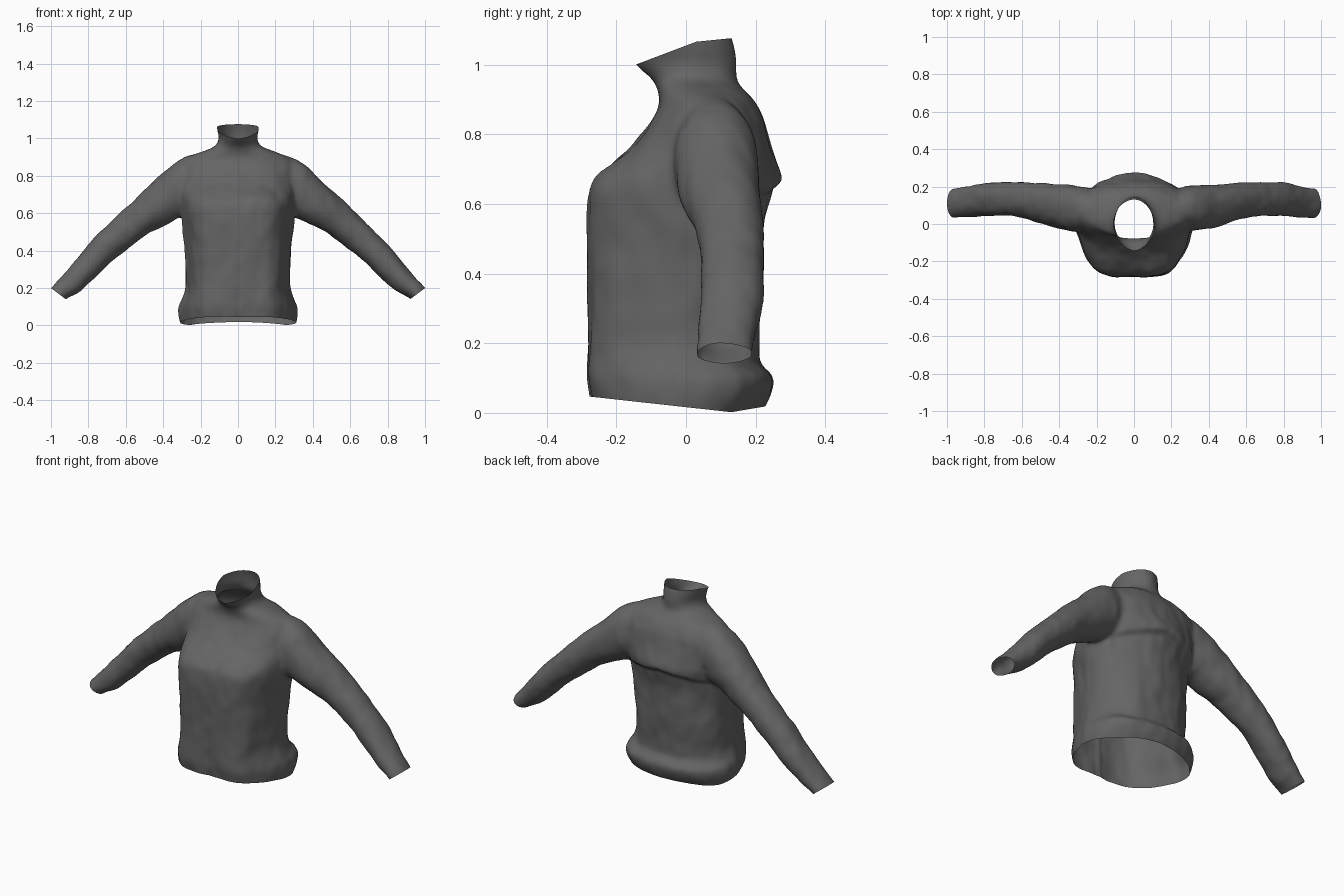
import bpy, bmesh, math
from mathutils import Vector, noise

if "Cube" in bpy.data.objects:
    bpy.data.objects.remove(bpy.data.objects["Cube"])

cloth = bpy.data.materials.new("dark grey cloth")
cloth.diffuse_color = (0.13, 0.13, 0.13, 1)
cloth.use_nodes = True
cloth.node_tree.nodes["Principled BSDF"].inputs["Base Color"].default_value = cloth.diffuse_color
SIDES = 56


def power(v, p):
    return math.copysign(abs(v) ** p, v)


def refine(rows, steps=3):
    """Smooth spline through table rows."""
    out = []
    for i in range(len(rows) - 1):
        p0, p1, p2, p3 = rows[max(i - 1, 0)], rows[i], rows[i + 1], rows[min(i + 2, len(rows) - 1)]
        for k in range(steps):
            t = k / steps
            out.append([b + .5 * t * (c - a + t * (2 * a - 5 * b + 4 * c - d + t * (3 * (b - c) + d - a)))
                        for a, b, c, d in zip(p0, p1, p2, p3)])
    return out + [list(rows[-1])]


def loft(bm, rings):
    """Closed tube through rings of (centre, axis_u, axis_v, back roundness, front roundness, front taper)."""
    loops = []
    for c, u, v, nb, nf, taper in rings:
        loop = []
        for i in range(SIDES):
            a = 2 * math.pi * i / SIDES
            n = nb if math.sin(a) >= 0 else nf
            x, y = power(math.cos(a), 2 / n), power(math.sin(a), 2 / n)
            x *= 1 - taper * max(0, -y)
            loop.append(bm.verts.new(c + u * x + v * y))
        loops.append(loop)
    for a, b in zip(loops, loops[1:]):
        for i in range(SIDES):
            j = (i + 1) % SIDES
            bm.faces.new((a[i], a[j], b[j], b[i]))
    bm.faces.new(loops[0][::-1])
    bm.faces.new(loops[-1])


bm = bmesh.new()

# Body and collar: height, half width, front y, back y, back and front roundness
body = [(-0.05, .30, -.25, .19, 2.4, 4), (.0, .31, -.26, .21, 2.4, 4), (.05, .32, -.272, .24, 2.4, 4.2),
        (.10, .318, -.28, .25, 2.4, 4.4), (.14, .30, -.28, .212, 2.3, 4.5), (.20, .282, -.28, .21, 2.3, 4.5),
        (.30, .285, -.28, .215, 2.3, 4.5), (.42, .287, -.28, .226, 2.2, 4.5), (.52, .295, -.28, .242, 2.1, 4.5),
        (.62, .31, -.28, .265, 2, 4.2), (.67, .315, -.264, .275, 2, 3.6), (.72, .32, -.21, .262, 2, 3),
        (.76, .325, -.162, .248, 2, 2.6), (.80, .33, -.127, .236, 2, 2.3), (.84, .325, -.10, .225, 2, 2.2),
        (.88, .30, -.08, .205, 2, 2.1), (.91, .25, -.078, .185, 2, 2), (.935, .18, -.085, .16, 2, 2),
        (.96, .122, -.10, .145, 2, 1.9), (1.0, .102, -.145, .145, 2, 1.7), (1.05, .112, -.17, .138, 2, 1.7),
        (1.14, .118, -.21, .11, 2, 1.7)]
loft(bm, [(Vector((0, (f + b) / 2, z)), Vector((w, 0, 0)), Vector((0, (b - f) / 2, 0)), nb, nf,
           .25 * max(0, min(1, (.92 - z) / .2))) for z, w, f, b, nb, nf in refine(body)])

# Sleeves: upper edge x, z; lower edge x, z; centre y; half depth
sleeve = [(.16, .93, .12, .64, .075, .08), (.27, .908, .22, .60, .08, .11), (.36, .855, .31, .575, .085, .125),
          (.46, .762, .42, .525, .098, .115), (.57, .66, .53, .46, .12, .10), (.66, .575, .61, .395, .133, .092),
          (.75, .485, .69, .325, .135, .09), (.83, .395, .76, .26, .132, .09), (.91, .30, .835, .19, .12, .083),
          (1.0, .2, .92, .14, .11, .08), (1.05, .14, .97, .08, .108, .08)]
for s in (1, -1):
    rings = []
    for xa, za, xb, zb, y, d in refine(sleeve, 2):
        p, q = Vector((s * xa, y, za)), Vector((s * xb, y, zb))
        rings.append(((p + q) / 2, (p - q) / 2 * s, Vector((0, d, 0)), 2.1, 2.1, 0))
    loft(bm, rings)
bmesh.ops.recalc_face_normals(bm, faces=bm.faces)

mesh = bpy.data.meshes.new("jacket")
bm.to_mesh(mesh)
bm.free()
jacket = bpy.data.objects.new("jacket", mesh)
bpy.context.collection.objects.link(jacket)

# Fuse body and sleeves into one skin
fuse = jacket.modifiers.new("fuse", 'REMESH')
fuse.mode = 'VOXEL'
fuse.voxel_size = 0.011
soften = jacket.modifiers.new("soften", 'SMOOTH')
soften.factor = 0.5
soften.iterations = 8
deps = bpy.context.evaluated_depsgraph_get()
skin = bpy.data.meshes.new_from_object(jacket.evaluated_get(deps))
jacket.modifiers.clear()
jacket.data = skin

bm = bmesh.new()
bm.from_mesh(skin)
bm.normal_update()


def step(a, b, t):
    t = max(0, min(1, (t - a) / (b - a)))
    return t * t * (3 - 2 * t)


# Cloth folds, back yoke flap and front placket groove
for v, n in [(v, v.normal.copy()) for v in bm.verts]:
    p = v.co.copy()
    ax = abs(p.x)
    fold = noise.noise(Vector((p.x * 8, p.y * 7, p.z * 5))) * 0.008
    fold += noise.noise(Vector((p.x * 18 + 5, p.y * 16, p.z * 12))) * 0.004
    v.co += n * fold * (1 - 0.6 * step(.85, .95, p.z))
    back = step(.09, .16, p.y) * (1 - step(.22, .29, ax))
    edge = .665 - .22 * ax
    under = (1 - step(edge - .022, edge + .012, p.z)) * step(.3, .6, p.z)
    v.co.y -= .024 * back * under
    if p.y < -.1 and p.z < .9:
        v.co.y += .005 * math.exp(-(p.x / .012) ** 2) * (1 - step(.25, .5, p.z))

# Open the hem, collar and cuffs
cuts = [((0, -.26, .045), (0, -.11, -1)), ((0, .13, .002), (0, .17, -1)),
        ((0, -.145, 1.0), (0, -.36, .95)), ((0, .03, 1.066), (0, -.1, 1)),
        ((.96, .115, .17), (.6, 0, -.8)), ((-.96, .115, .17), (-.6, 0, -.8))]
for co, no in cuts:
    bmesh.ops.bisect_plane(bm, geom=bm.verts[:] + bm.edges[:] + bm.faces[:],
                           plane_co=co, plane_no=Vector(no).normalized(), clear_outer=True)
bm.to_mesh(skin)
bm.free()
skin.materials.clear()
skin.materials.append(cloth)

bpy.context.view_layer.objects.active = jacket
jacket.select_set(True)
bpy.ops.object.shade_smooth_by_angle(angle=math.radians(50))
